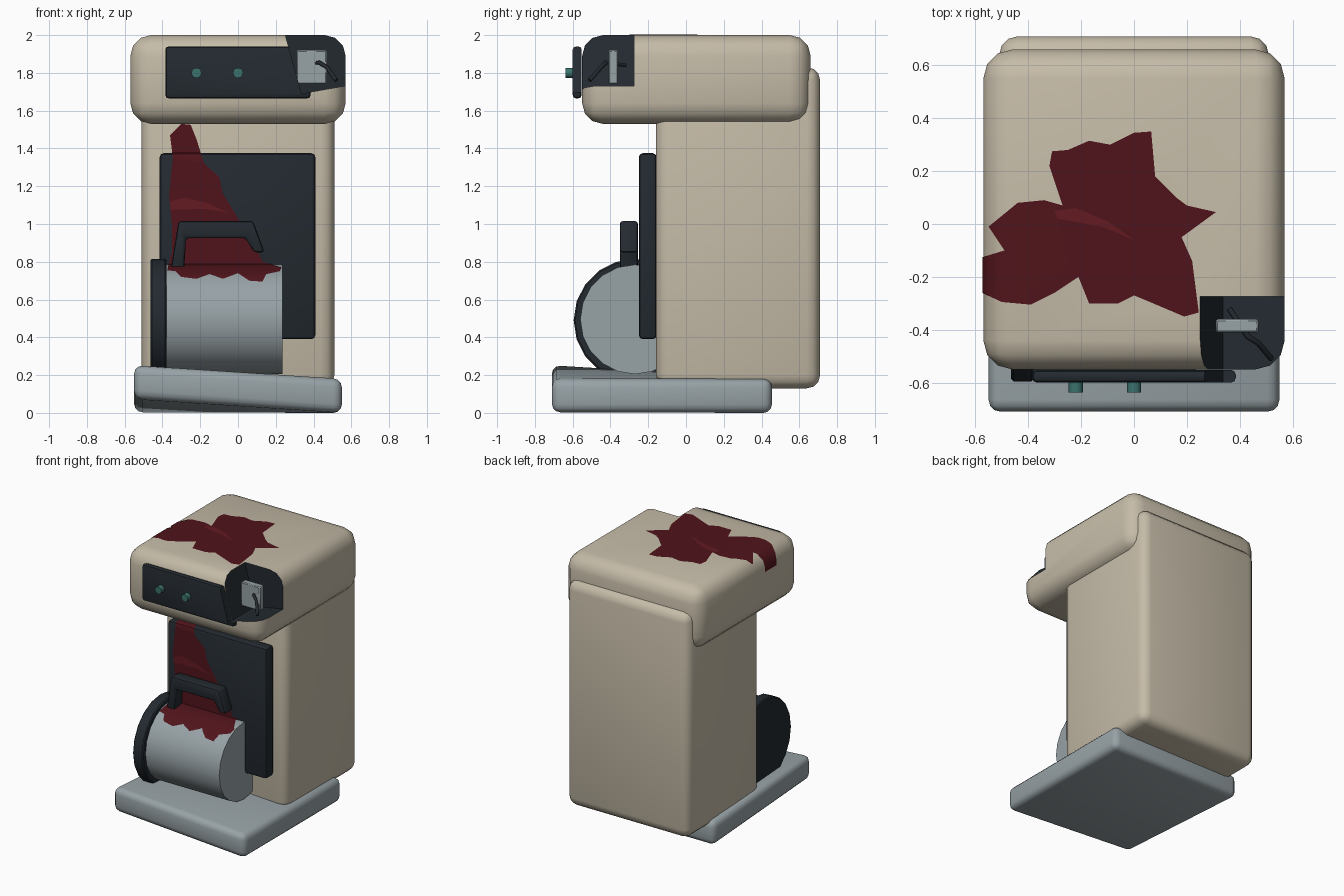
import bpy, bmesh
from math import radians
from mathutils import Matrix, Vector

if "Cube" in bpy.data.objects:
    bpy.data.objects.remove(bpy.data.objects["Cube"])


def material(name, r, g, b):
    m = bpy.data.materials.new(name)
    m.diffuse_color = (r, g, b, 1)
    m.use_nodes = True
    m.node_tree.nodes["Principled BSDF"].inputs["Base Color"].default_value = m.diffuse_color
    return m


BEIGE = material("beige", 0.56, 0.50, 0.39)
GREY = material("grey", 0.31, 0.36, 0.38)
DARK = material("dark", 0.017, 0.023, 0.03)
RED = material("red", 0.08, 0.007, 0.011)
BRIGHT = material("bright_red", 0.125, 0.011, 0.016)
TEAL = material("teal", 0.045, 0.17, 0.155)


def finish(bm, name, *mats):
    bmesh.ops.recalc_face_normals(bm, faces=bm.faces[:])
    me = bpy.data.meshes.new(name)
    bm.to_mesh(me)
    bm.free()
    for m in mats:
        me.materials.append(m)
    ob = bpy.data.objects.new(name, me)
    bpy.context.collection.objects.link(ob)
    return ob


def round_edges(bm, edges, size, seg):
    bmesh.ops.bevel(bm, geom=edges, offset=size, segments=seg, profile=0.5,
                    affect='EDGES', clamp_overlap=True)


def box(name, lo, hi, bevel, *mats, seg=3, warp=None):
    lo, hi = Vector(lo), Vector(hi)
    bm = bmesh.new()
    bmesh.ops.create_cube(bm, size=1)
    for v in bm.verts:
        v.co = (lo + hi) / 2 + v.co * (hi - lo)
        if warp:
            v.co.z += warp(v.co)
    round_edges(bm, bm.edges[:], bevel, seg)
    return finish(bm, name, *mats)


def prism(name, pts, lo, hi, axis, *mats, bevel=0):
    """Extrude an outline: axis 'y' takes (x, z) points, axis 'z' takes (x, y)."""
    place = (lambda a, b, t: (a, t, b)) if axis == 'y' else (lambda a, b, t: (a, b, t))
    bm = bmesh.new()
    face = bm.faces.new([bm.verts.new(place(a, b, lo)) for a, b in pts])
    ext = bmesh.ops.extrude_face_region(bm, geom=[face])["geom"]
    shift = Vector(place(0, 0, hi - lo))
    for v in ext:
        if isinstance(v, bmesh.types.BMVert):
            v.co += shift
    # the extrusion may or may not keep the starting face; rebuild it if lost
    bmesh.ops.holes_fill(bm, edges=[e for e in bm.edges if e.is_boundary], sides=0)
    if bevel:
        round_edges(bm, bm.edges[:], bevel, 2)
    return finish(bm, name, *mats)


def cylinder(name, centre, radius, length, axis, sides, bevel, mat):
    bm = bmesh.new()
    turn = Matrix.Rotation(radians(90), 4, 'Y' if axis == 'x' else 'X')
    bmesh.ops.create_cone(bm, cap_ends=True, segments=sides, radius1=radius, radius2=radius,
                          depth=length, matrix=Matrix.Translation(centre) @ turn)
    if bevel:
        rims = [e for e in bm.edges if any(len(f.verts) > 4 for f in e.link_faces)]
        round_edges(bm, rims, bevel, 1)
    return finish(bm, name, mat, RED)


def boolean(ob, cutter, op):
    """Apply a boolean; faces from the cutter get material slot 1."""
    for p in cutter.data.polygons:
        p.material_index = 1
    mod = ob.modifiers.new("bool", 'BOOLEAN')
    mod.operation, mod.object, mod.solver = op, cutter, 'EXACT'
    dg = bpy.context.evaluated_depsgraph_get()
    me = bpy.data.meshes.new_from_object(ob.evaluated_get(dg))
    ob.modifiers.clear()
    ob.data = me


def stain(name, target, pts, lo, hi, axis, mat, lift=0.004):
    """Thin skin over the target's surface inside an extruded outline."""
    ob = target.copy()
    ob.data = target.data.copy()
    ob.name = name
    bpy.context.collection.objects.link(ob)
    normals = [v.normal.copy() for v in ob.data.vertices]
    for v, n in zip(ob.data.vertices, normals):
        v.co += n * lift
    ob.data.materials.clear()
    ob.data.materials.append(mat)
    ob.data.materials.append(DARK)
    cutter = prism("stain_cutter", pts, lo, hi, axis, mat, DARK)
    boolean(ob, cutter, 'INTERSECT')
    bpy.data.objects.remove(cutter)
    bm = bmesh.new()
    bm.from_mesh(ob.data)
    bmesh.ops.delete(bm, geom=[f for f in bm.faces if f.material_index == 1], context='FACES')
    bm.to_mesh(ob.data)
    bm.free()


# main cabinet and head
body = box("cabinet_body", (-0.51, -0.16, 0.13), (0.51, 0.71, 1.83), 0.07, BEIGE, DARK)
head = box("cabinet_head", (-0.57, -0.55, 1.53), (0.57, 0.66, 2.0), 0.11, BEIGE, DARK)

# base slab, front left corner bent upward
box("base_slab", (-0.55, -0.71, 0), (0.55, 0.455, 0.18), 0.045, GREY,
    warp=lambda c: 0.075 if c.x < 0 and c.y < 0 else 0)

# dark panels and control knobs
door = box("door_panel", (-0.415, -0.25, 0.39), (0.41, -0.155, 1.375), 0.022, DARK, RED, seg=2)
control = box("control_panel", (-0.385, -0.6, 1.665), (0.385, -0.552, 1.94), 0.018, DARK, DARK, seg=2)
for i, x in enumerate((-0.22, 0.0)):
    cylinder(f"knob_{i + 1}", (x, -0.615, 1.8), 0.027, 0.045, 'y', 12, 0, TEAL)

# drum with end flange
drum = cylinder("drum", (-0.08, -0.27, 0.495), 0.29, 0.63, 'x', 20, 0, GREY)
cylinder("drum_flange", (-0.422, -0.27, 0.49), 0.325, 0.085, 'x', 20, 0.008, DARK)

# bent handle
prism("drum_handle", [(-0.355, 0.765), (-0.285, 0.765), (-0.275, 0.925), (0.04, 0.925),
                      (0.085, 0.85), (0.14, 0.85), (0.08, 1.015), (-0.315, 1.015)],
      -0.35, -0.255, 'y', DARK, bevel=0.014)

# spill on the head
splat = [(-0.31, 0.275), (-0.25, 0.28), (-0.17, 0.315), (-0.09, 0.30), (0.0, 0.345),
         (0.065, 0.35), (0.08, 0.18), (0.16, 0.10), (0.20, 0.07), (0.31, 0.045),
         (0.18, -0.05), (0.22, -0.14), (0.245, -0.335), (0.19, -0.35), (0.06, -0.295),
         (0.0, -0.27), (-0.06, -0.30), (-0.17, -0.30), (-0.21, -0.20), (-0.30, -0.26),
         (-0.39, -0.305), (-0.5, -0.295), (-0.62, -0.24), (-0.62, -0.14), (-0.49, -0.10),
         (-0.55, -0.01), (-0.44, 0.08), (-0.34, 0.09), (-0.27, 0.07), (-0.32, 0.22)]
stain("head_spill", head, splat, 1.86, 2.2, 'z', RED, 0.003)
stain("head_spill_streak", head, [(-0.3, 0.05), (-0.22, 0.06), (-0.1, 0.01), (0.0, -0.06),
                                  (-0.12, -0.01), (-0.29, 0.02)], 1.9, 2.2, 'z', BRIGHT, 0.005)

# spill running down the front and over the drum
run = [(-0.30, 1.53), (-0.25, 1.525), (-0.22, 1.45), (-0.18, 1.32), (-0.10, 1.25),
       (-0.08, 1.16), (0.0, 1.03), (0.06, 0.95), (0.13, 0.80), (0.23, 0.77),
       (0.22, 0.75), (0.15, 0.735), (0.13, 0.695), (0.06, 0.70), (0.0, 0.74),
       (-0.08, 0.71), (-0.15, 0.735), (-0.22, 0.71), (-0.30, 0.72), (-0.33, 0.75),
       (-0.375, 0.755), (-0.35, 0.85), (-0.35, 1.0), (-0.365, 1.15), (-0.345, 1.35),
       (-0.36, 1.47)]
stain("body_spill", body, run, -0.8, 0.0, 'y', RED)
stain("door_spill", door, run, -0.8, -0.17, 'y', RED)
stain("drum_spill", drum, run, -0.8, -0.2, 'y', RED)
stain("door_spill_streak", door, [(-0.36, 1.12), (-0.28, 1.14), (-0.16, 1.11), (-0.05, 1.06),
                                  (-0.18, 1.08), (-0.355, 1.075)], -0.8, -0.2, 'y', BRIGHT, 0.006)

# broken-open corner of the head
notch = prism("notch_cutter", [(0.223, 2.1), (0.336, 1.69), (0.7, 1.755), (0.7, 2.1)],
              -0.8, -0.275, 'y', DARK, DARK)
boolean(head, notch, 'DIFFERENCE')
boolean(control, notch, 'DIFFERENCE')
bpy.data.objects.remove(notch)

# exposed block and loose wire
box("exposed_block", (0.31, -0.41, 1.74), (0.47, -0.36, 1.92), 0.006, GREY, seg=1)
curve = bpy.data.curves.new("loose_wire", 'CURVE')
curve.dimensions = '3D'
curve.bevel_depth, curve.bevel_resolution = 0.011, 1
curve.use_fill_caps = True
spline = curve.splines.new('POLY')
path = [(0.36, -0.32, 1.84), (0.43, -0.425, 1.855), (0.47, -0.45, 1.83), (0.52, -0.51, 1.76)]
spline.points.add(len(path) - 1)
for p, co in zip(spline.points, path):
    p.co = (*co, 1)
curve.materials.append(DARK)
bpy.context.collection.objects.link(bpy.data.objects.new("loose_wire", curve))

# smooth shading with hard edges kept
for ob in bpy.context.scene.objects:
    ob.select_set(ob.type == 'MESH')
bpy.context.view_layer.objects.active = head
bpy.ops.object.shade_smooth_by_angle(angle=radians(40))
